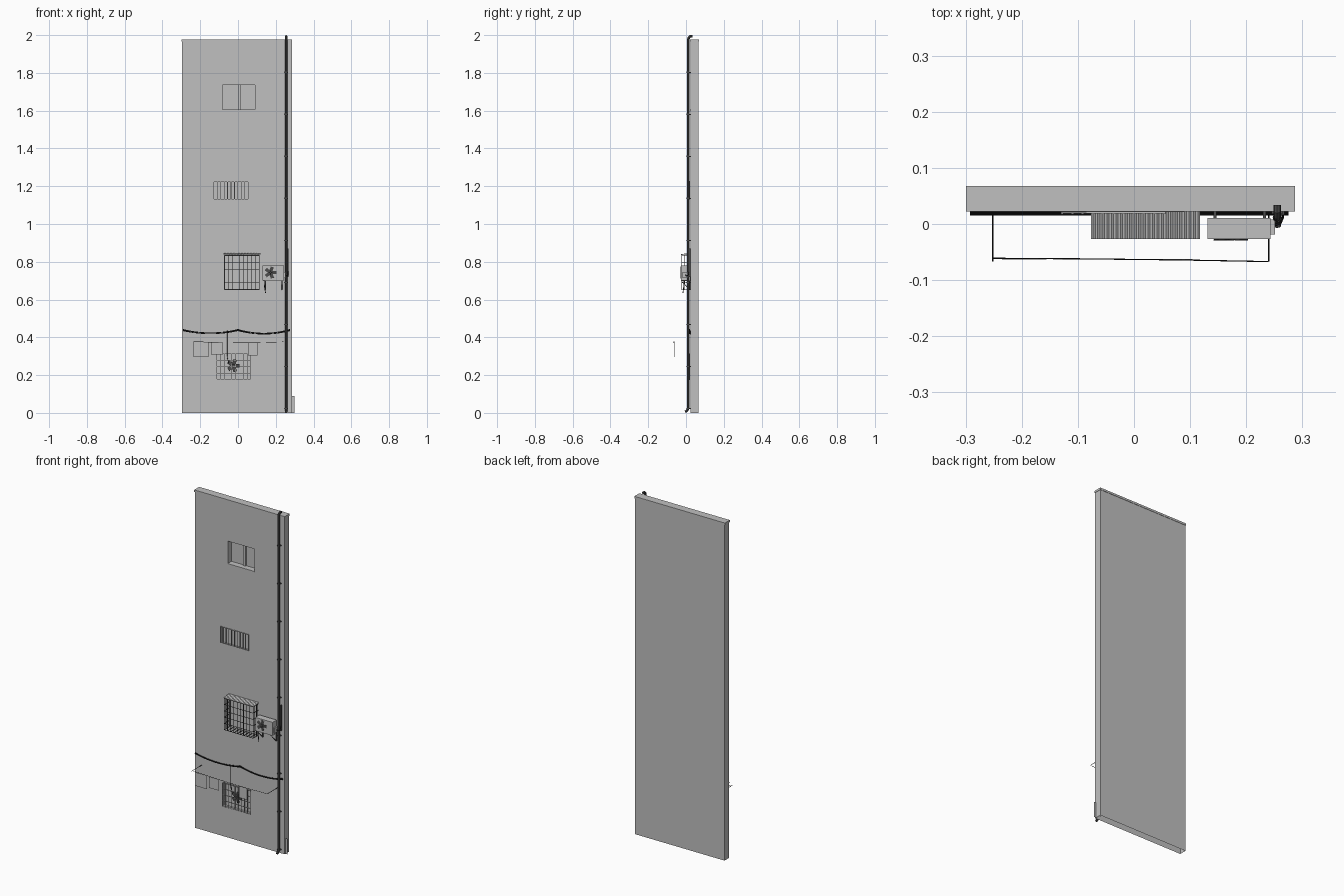
import bpy, bmesh, math
from mathutils import Matrix

if "Cube" in bpy.data.objects:
    bpy.data.objects.remove(bpy.data.objects["Cube"])


def colour(name, v):
    m = bpy.data.materials.new(name)
    m.diffuse_color = (v, v, v, 1)
    m.use_nodes = True
    m.node_tree.nodes["Principled BSDF"].inputs["Base Color"].default_value = m.diffuse_color
    return m


grey = colour("plain grey", 0.53)
dark = colour("dark metal", 0.07)
black = colour("black rubber", 0.01)


def finish(name, bm, mat=grey):
    me = bpy.data.meshes.new(name)
    bm.to_mesh(me)
    bm.free()
    me.materials.append(mat)
    ob = bpy.data.objects.new(name, me)
    bpy.context.collection.objects.link(ob)
    return ob


def boxes(name, items, mat=grey):
    """One object from boxes given as (x0, x1, y0, y1, z0, z1)."""
    bm = bmesh.new()
    for x0, x1, y0, y1, z0, z1 in items:
        m = Matrix.Translation(((x0 + x1) / 2, (y0 + y1) / 2, (z0 + z1) / 2))
        bmesh.ops.create_cube(bm, size=1, matrix=m @ Matrix.Diagonal((x1 - x0, y1 - y0, z1 - z0, 1)))
    return finish(name, bm, mat)


def tube(name, points, r, sides=1, mat=black):
    cu = bpy.data.curves.new(name, 'CURVE')
    cu.dimensions = '3D'
    cu.bevel_depth, cu.bevel_resolution, cu.use_fill_caps = r, sides, True
    sp = cu.splines.new('POLY')
    sp.points.add(len(points) - 1)
    for p, co in zip(sp.points, points):
        p.co = (*co, 1)
    cu.materials.append(mat)
    ob = bpy.data.objects.new(name, cu)
    bpy.context.collection.objects.link(ob)
    bpy.ops.object.select_all(action='DESELECT')
    bpy.context.view_layer.objects.active = ob
    ob.select_set(True)
    bpy.ops.object.convert(target='MESH')
    bpy.ops.object.shade_smooth_by_angle()
    return ob


def grille(x0, x1, z0, z1, y, nx, nz, t=0.003):
    """Flat grid of bars, front at y."""
    bars = []
    for i in range(nx):
        x = x0 + (x1 - x0 - t) * i / (nx - 1)
        bars.append((x, x + t, y, y + t, z0, z1))
    for i in range(nz):
        z = z0 + (z1 - z0 - t) * i / (nz - 1)
        bars.append((x0, x1, y + 0.0005, y + t - 0.0005, z, z + t))
    return bars


def fan(name, x, y, z, r):
    """Five twisted blades and a hub, facing -y."""
    bm = bmesh.new()
    face = Matrix.Translation((x, y, z)) @ Matrix.Rotation(math.pi / 2, 4, 'X')
    bmesh.ops.create_cone(bm, cap_ends=True, segments=12, radius1=r * .25, radius2=r * .2,
                          depth=0.003, matrix=face)
    for i in range(5):
        m = face @ Matrix.Rotation(math.tau * i / 5, 4, 'Z') @ Matrix.Translation((r * .6, 0, 0)) \
            @ Matrix.Rotation(0.12, 4, 'X') @ Matrix.Diagonal((r * .75, r * .55, 0.001, 1))
        bmesh.ops.create_cube(bm, size=1, matrix=m)
    return finish(name, bm, dark)


# Wall slab with window openings, open underneath
FRONT = 0.024
wall = boxes("wall", [(-0.296, 0.285, FRONT, 0.066, 0, 1.966)])
openings = [(-0.082, 0.09, 1.605, 1.735, 0.056), (-0.13, 0.056, 1.13, 1.225, 0.036),
            (-0.07, 0.113, 0.655, 0.83, 0.036), (-0.112, 0.066, 0.18, 0.315, 0.036)]
cutter = boxes("opening_cutter", [(a, b, 0, e, c, d) for a, b, c, d, e in openings])
cutter.hide_render = True
mod = wall.modifiers.new("openings", 'BOOLEAN')
mod.object, mod.operation, mod.solver = cutter, 'DIFFERENCE', 'EXACT'
bpy.context.view_layer.objects.active = wall
bpy.ops.object.modifier_apply(modifier=mod.name)
bpy.data.objects.remove(cutter)
bm = bmesh.new()
bm.from_mesh(wall.data)
under = [f for f in bm.faces if f.calc_center_median().z < 0.001]
bmesh.ops.delete(bm, geom=under, context='FACES')
bm.to_mesh(wall.data)
bm.free()

boxes("wall_cap", [(-0.299, 0.287, 0.022, 0.068, 1.966, 1.978)])

# Thin upright sheet at the lower right corner
bm = bmesh.new()
bm.faces.new([bm.verts.new(c) for c in ((0.286, 0.032, 0), (0.299, 0.032, 0),
                                        (0.299, 0.032, 0.09), (0.286, 0.032, 0.09))])
finish("corner_sheet", bm)

# Top window: centre post deep in the opening and a sill
boxes("top_window_post", [(0.0, 0.016, 0.045, 0.056, 1.607, 1.735)])
boxes("top_window_sill", [(-0.085, 0.09, 0.021, 0.03, 1.601, 1.605)])

# Second window: upright bars in a slim frame
boxes("barred_window", grille(-0.13, 0.056, 1.13, 1.227, 0.018, 11, 2, 0.0035))

# Third window: projecting cage under a ribbed canopy
X0, X1, Z0, Z1, Y0 = -0.074, 0.115, 0.65, 0.836, -0.024
cage = grille(X0, X1, Z0, Z1, Y0, 10, 6, 0.0025)
for k in range(6):
    z = Z0 + (Z1 - Z0 - 0.0025) * k / 5
    for x in (X0, X1 - 0.0025):
        cage.append((x, x + 0.0025, Y0, FRONT, z, z + 0.0025))
for x in (X0, X1 - 0.0025):
    cage += [(x, x + 0.0025, y, y + 0.0025, Z0, Z1) for y in (-0.008, 0.007, 0.0205)]
for i in range(1, 9):
    x = X0 + (X1 - X0) * i / 9
    cage.append((x, x + 0.0025, Y0, FRONT, Z0, Z0 + 0.0025))
boxes("window_cage", cage, dark)

bm = bmesh.new()
n = 48
rows = []
for i in range(n + 1):
    x = -0.077 + 0.195 * i / n
    z = 0.838 + 0.003 * (i % 2)
    rows.append([bm.verts.new((x, -0.027, z)), bm.verts.new((x, FRONT, z + 0.005))])
for a, b in zip(rows, rows[1:]):
    bm.faces.new((a[0], b[0], b[1], a[1]))
canopy = finish("ribbed_canopy", bm)
canopy.modifiers.new("thickness", 'SOLIDIFY').thickness = 0.0015

# Lowest window: flat grid with a vent fan
boxes("low_window_grille", grille(-0.115, 0.07, 0.175, 0.315, 0.018, 10, 5, 0.0025))
fan("vent_fan", -0.025, 0.026, 0.25, 0.034)

# Cooling unit with fan, side fitting and brackets
boxes("cooling_unit", [(0.131, 0.243, -0.027, 0.011, 0.702, 0.78)])
boxes("unit_side_fitting", [(0.243, 0.251, -0.019, 0.008, 0.715, 0.745)])
fan("unit_fan", 0.172, -0.0275, 0.743, 0.032)
brackets = []
for x in (0.142, 0.230):
    brackets += [(x, x + 0.005, -0.027, FRONT, 0.697, 0.702),
                 (x, x + 0.005, 0.019, FRONT, 0.65, 0.70)]
    tube("bracket_strut", [(x + 0.0025, -0.024, 0.698), (x + 0.0025, 0.02, 0.652)], 0.0018, 1, dark)
boxes("unit_brackets", brackets, dark)
tube("unit_drain", [(0.138, -0.01, 0.702), (0.14, -0.012, 0.67), (0.146, -0.016, 0.635)], 0.002)

# Drain pipe with bent ends and clamps, plus a short conduit
px = 0.255
tube("drain_pipe", [(px, -0.004, 0.006), (px, 0.004, 0.010), (px, 0.011, 0.022), (px, 0.011, 1.972),
                    (px, 0.015, 1.987), (px, 0.022, 1.993), (px, 0.034, 1.993)], 0.0068, 2, dark)
for k in range(9):
    z = 0.02 + 0.2225 * k
    bm = bmesh.new()
    bmesh.ops.create_cone(bm, cap_ends=True, segments=12, radius1=0.0078, radius2=0.0078,
                          depth=0.007, matrix=Matrix.Translation((px, 0.011, z + 0.003)))
    finish("pipe_clamp", bm, dark)
    boxes("clamp_tab", [(px - 0.010, px + 0.010, 0.018, FRONT, z, z + 0.006)], dark)
boxes("conduit", [(0.262, 0.268, 0.016, FRONT, 0.72, 0.87)], dark)
tube("unit_hose", [(0.251, -0.002, 0.73), (0.261, 0.002, 0.724), (0.265, 0.012, 0.73),
                   (0.265, 0.018, 0.75)], 0.0025)


# Sagging cables along the wall and one drop wire
def sag(x0, x1, z, drop, y):
    return [(x0 + (x1 - x0) * t, y, z - 4 * drop * t * (1 - t))
            for t in (i / 14 for i in range(15))]


for i, (dz, d) in enumerate([(0, 0), (0.004, 0.004), (-0.003, 0.002)]):
    y = 0.017 + 0.0025 * i
    path = sag(-0.292, 0, 0.438 + dz, 0.014 + d, y) + sag(0, 0.275, 0.438 + dz, 0.016 + d, y)[1:]
    tube("wall_cable", path, 0.0022)
tube("drop_wire", [(-0.058, 0.018, 0.435), (-0.058, 0.018, 0.30), (-0.05, 0.02, 0.265)], 0.0015)

# Clothes line on two arms with thin hanging cloths
for x in (-0.252, 0.240):
    tube("line_arm", [(x, FRONT, 0.378), (x, -0.067, 0.378)], 0.0013)
tube("clothes_line", [(-0.252, -0.061, 0.378), (-0.1, -0.062, 0.373), (0.08, -0.064, 0.371),
                      (0.240, -0.067, 0.376)], 0.001)
for x0, x1, z0, z1 in [(-0.235, -0.156, 0.296, 0.375), (-0.144, -0.08, 0.308, 0.373),
                       (0.052, 0.104, 0.303, 0.372)]:
    boxes("hanging_cloth", [(x0, x1, -0.0632, -0.0622, z0, z1)])
